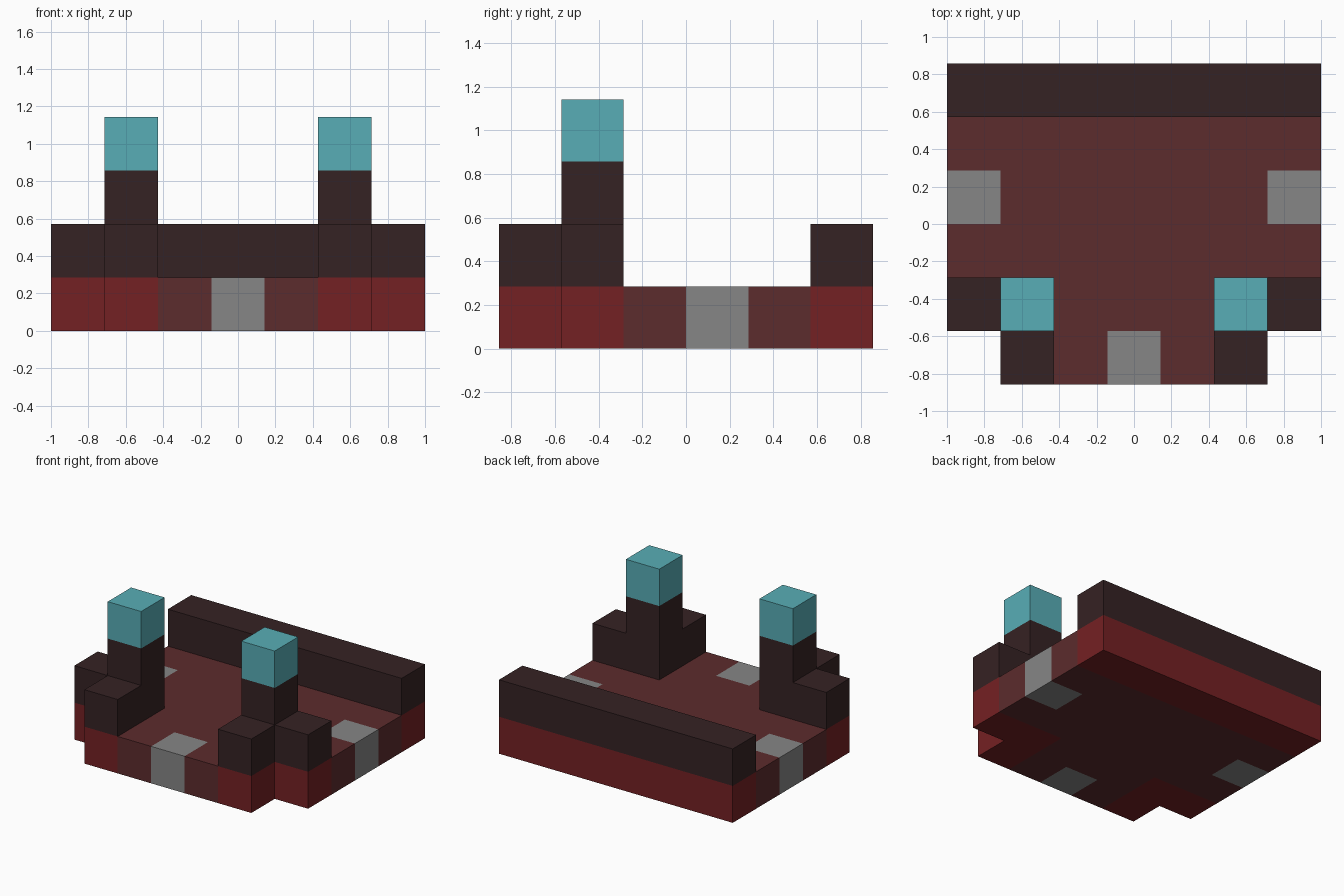
import bpy
import bmesh
from mathutils import Vector

default = bpy.data.objects.get("Cube")
if default:
    bpy.data.objects.remove(default, do_unlink=True)

UNIT = 2 / 7  # edge of one block

COLOURS = {
    "crimson": (0.175, 0.015, 0.017),
    "maroon": (0.107, 0.025, 0.026),
    "dark_brown": (0.036, 0.016, 0.017),
    "grey": (0.238, 0.238, 0.238),
    "turquoise": (0.098, 0.423, 0.468),
}

# Block plans from the ground up, back row first
PLANS = [
    ["RRRRRRR",
     "FFFFFFF",
     "GFFFFFG",
     "FFFFFFF",
     "RRFFFRR",
     ".RFGFR."],
    ["WWWWWWW",
     ".......",
     ".......",
     ".......",
     "WW...WW",
     ".W...W."],
    [".......", ".......", ".......", ".......", ".T...T.", "......."],
    [".......", ".......", ".......", ".......", ".L...L.", "......."],
]

# Letter: part name, colour
PARTS = {
    "R": ("wall_foundation", "crimson"),
    "F": ("floor", "maroon"),
    "G": ("gate_stones", "grey"),
    "W": ("low_walls", "dark_brown"),
    "T": ("tower_shafts", "dark_brown"),
    "L": ("tower_lamps", "turquoise"),
}

DIRECTIONS = [Vector(s * v for v in axis)
              for axis in ((1, 0, 0), (0, 1, 0), (0, 0, 1)) for s in (-1, 1)]


def make_material(name, rgb):
    mat = bpy.data.materials.new(name)
    mat.use_nodes = True
    mat.diffuse_color = (*rgb, 1)
    bsdf = next(n for n in mat.node_tree.nodes if n.type == "BSDF_PRINCIPLED")
    bsdf.inputs["Base Color"].default_value = (*rgb, 1)
    bsdf.inputs["Roughness"].default_value = 0.9
    return mat


def build_part(name, cells, filled, mat):
    """Join the cells into one flat-sided part, keeping only outer faces."""
    bm = bmesh.new()
    for cell in cells:
        centre = Vector(cell) + Vector((0, 0, 0.5))
        for d in DIRECTIONS:
            if tuple(int(c + v) for c, v in zip(cell, d)) in filled:
                continue
            u = Vector((d.y, d.z, d.x))
            v = d.cross(u)
            corners = [(-1, -1), (1, -1), (1, 1), (-1, 1)]
            bm.faces.new([bm.verts.new((centre + (d + u * a + v * b) / 2) * UNIT)
                          for a, b in corners])
    bmesh.ops.remove_doubles(bm, verts=bm.verts, dist=0.001)
    bmesh.ops.dissolve_limit(bm, angle_limit=0.01, verts=bm.verts, edges=bm.edges)
    mesh = bpy.data.meshes.new(name)
    bm.to_mesh(mesh)
    bm.free()
    mesh.materials.append(mat)
    bpy.context.collection.objects.link(bpy.data.objects.new(name, mesh))


# Read the plans into block positions, centred on the origin in x and y
layout = {}
for z, plan in enumerate(PLANS):
    for row, line in enumerate(plan):
        for col, letter in enumerate(line):
            if letter != ".":
                layout[(col, len(plan) - 1 - row, z)] = letter

materials = {name: make_material(name, rgb) for name, rgb in COLOURS.items()}
for letter, (name, colour) in PARTS.items():
    cells = [c for c, kind in layout.items() if kind == letter]
    build_part(name, cells, layout, materials[colour])
    bpy.data.objects[name].location = (-3 * UNIT, -2.5 * UNIT, 0)
